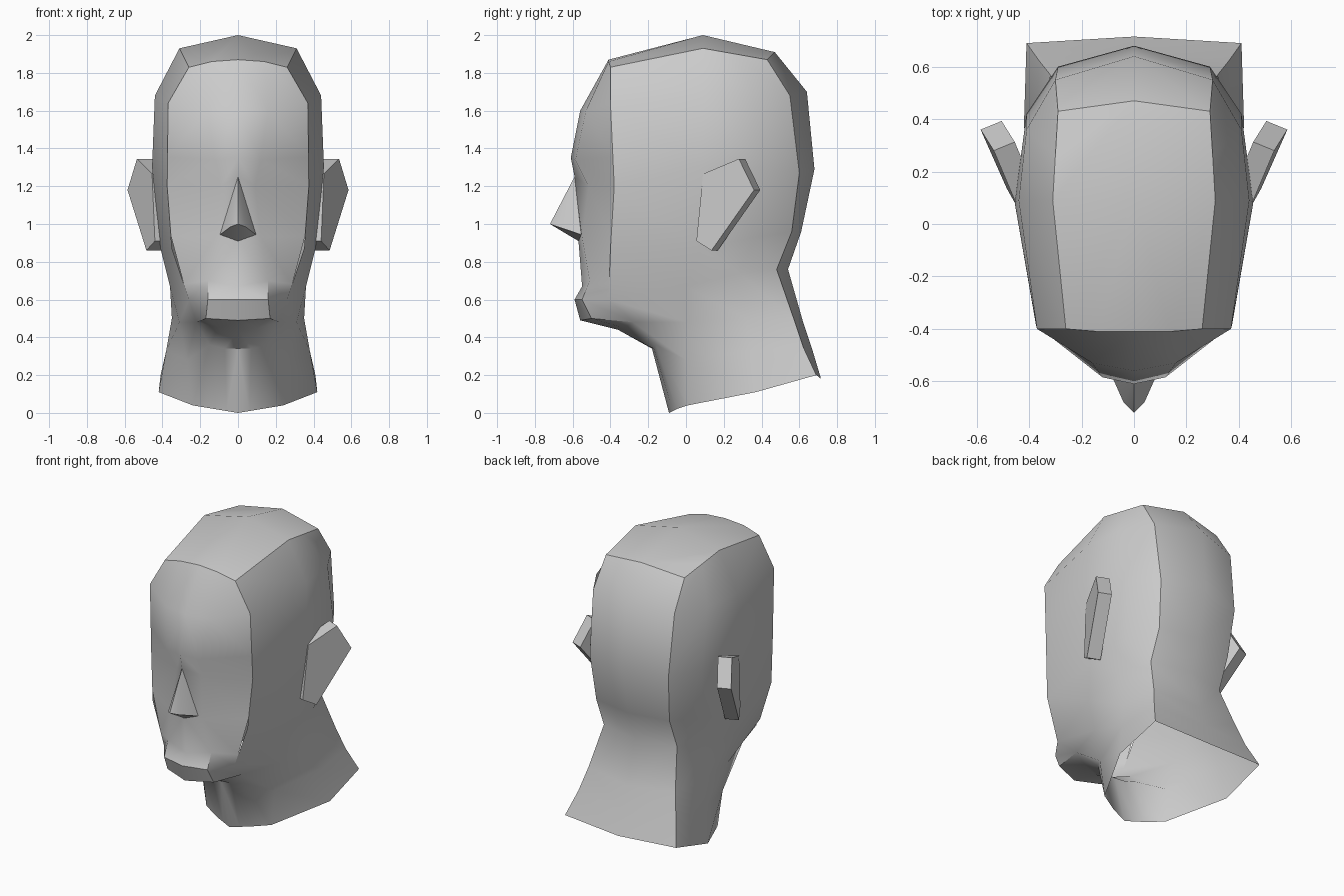
import bpy, bmesh
from mathutils import Vector

if "Cube" in bpy.data.objects:
    bpy.data.objects.remove(bpy.data.objects["Cube"])


def finish(name, bm, angle=0.7):
    """Weld, orient, mirror across x = 0 and shade the half mesh."""
    bmesh.ops.remove_doubles(bm, verts=bm.verts, dist=0.0005)
    bmesh.ops.dissolve_degenerate(bm, edges=bm.edges, dist=0.0005)
    bmesh.ops.recalc_face_normals(bm, faces=bm.faces)
    me = bpy.data.meshes.new(name)
    bm.to_mesh(me)
    bm.free()
    ob = bpy.data.objects.new(name, me)
    bpy.context.collection.objects.link(ob)
    bpy.ops.object.select_all(action='DESELECT')
    bpy.context.view_layer.objects.active = ob
    ob.select_set(True)
    mod = ob.modifiers.new("mirror", 'MIRROR')
    mod.merge_threshold = 0.0005
    bpy.ops.object.modifier_apply(modifier=mod.name)
    bpy.ops.object.shade_smooth_by_angle(angle=angle)
    return ob


def poly(bm, pts):
    clean = [p for i, p in enumerate(pts) if (Vector(p) - Vector(pts[i - 1])).length > 1e-4]
    if len(clean) > 2:
        bm.faces.new([bm.verts.new(p) for p in clean])


def loft(bm, rows):
    for a, b in zip(rows, rows[1:]):
        for i in range(len(a) - 1):
            poly(bm, [a[i], a[i + 1], b[i + 1], b[i]])


# Skull and neck: half rings from face edge round to the back centre
rings = [
    [(.26, -.40, 1.83), (.31, .09, 1.93), (.30, .26, 1.90), (.29, .43, 1.87), (0, .47, 1.91)],
    [(.37, -.40, 1.64), (.44, .09, 1.68), (.41, .36, 1.68), (.30, .55, 1.68), (0, .64, 1.70)],
    [(.375, -.38, 1.2), (.455, .08, 1.3), (.41, .42, 1.29), (.29, .60, 1.27), (0, .68, 1.29)],
    [(.35, -.40, .87), (.41, .08, .87), (.38, .37, .93), (.27, .56, .96), (0, .61, .96)],
    [(.26, -.41, .60), (.36, 0, .67), (.36, .28, .74), (.27, .48, .76), (0, .54, .76)],
    [(.22, -.28, .48), (.31, 0, .48), (.35, .32, .50), (.32, .57, .50), (0, .62, .48)],
    [(.15, -.16, .36), (.27, 0, .28), (.38, .34, .33), (.36, .62, .35), (0, .67, .33)],
    [(.12, -.05, .02), (.24, .01, .04), (.42, .37, .11), (.41, .69, .20), (0, .715, .18)],
]
bm = bmesh.new()
loft(bm, rings)

# Crown
t, crown, hairline = rings[0], (0, .09, 2.0), (0, -.41, 1.87)
mid = (.14, -.41, 1.86)
poly(bm, [hairline, mid, t[0], t[1], crown])
poly(bm, [crown, t[1], t[2], t[3], t[4]])

# Face, chin and throat: centre profile, inner profile, position along the face edge
centre = [(-.41, 1.87), (-.56, 1.6), (-.61, 1.35), (-.59, 1.25), (-.57, .92), (-.55, .67),
          (-.59, .60), (-.56, .49), (-.36, .44), (-.18, .34), (-.09, 0)]
inner = [mid, (.16, -.53, 1.6), (.12, -.585, 1.34), (.09, -.515, 1.2), (.12, -.55, .93),
         (.16, -.51, .70), (.16, -.55, .60), (.17, -.50, .50), (.10, -.33, .45),
         (.07, -.17, .34), (.06, -.07, .01)]
edge_at = [0, 1, 1.65, 2, 2.8, 3.7, 4, 5, 5, 6, 7]


def face_edge(s):
    i = min(int(s), len(rings) - 2)
    return Vector(rings[i][0]).lerp(Vector(rings[i + 1][0]), s - i)


loft(bm, [[(0, y, z), p, face_edge(s)] for (y, z), p, s in zip(centre, inner, edge_at)])
finish("head", bm)

# Nose
bm = bmesh.new()
bridge, tip, side = (0, -.59, 1.25), (0, -.72, 1.0), (.04, -.68, .985)
wing, base = (.10, -.545, .94), (0, -.57, .91)
poly(bm, [bridge, tip, side])
poly(bm, [bridge, side, wing])
poly(bm, [tip, base, wing, side])
finish("nose", bm)

# Ears: slanted five-sided plates
outline = [(.455, .09, 1.265), (.535, .28, 1.345), (.585, .36, 1.18), (.485, .135, .86), (.44, .055, .91)]
back = [(x - .08, y + .033, z) for x, y, z in outline]
bm = bmesh.new()
poly(bm, outline)
poly(bm, back[::-1])
loft(bm, [outline + outline[:1], back + back[:1]])
finish("ears", bm)
